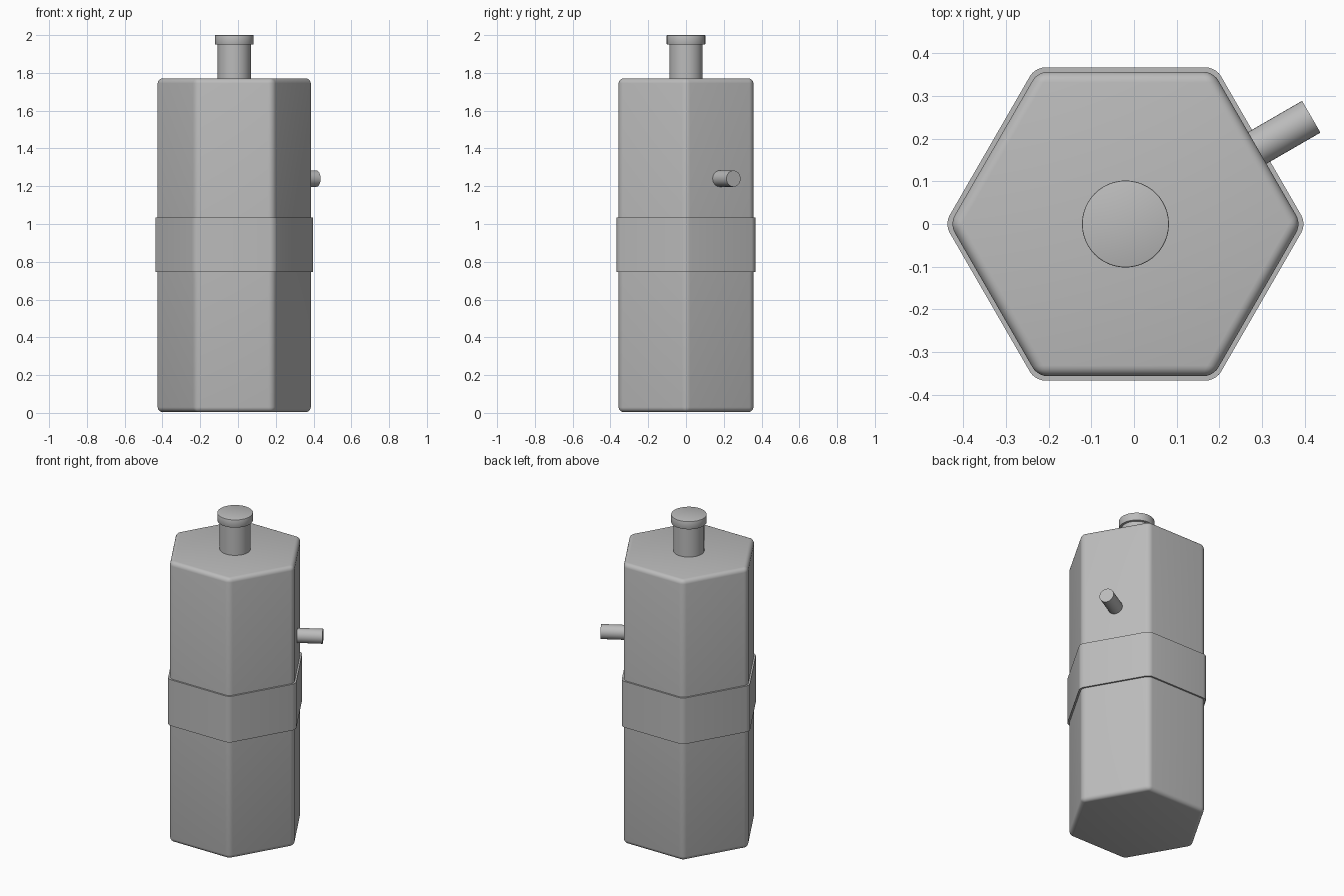
import bpy, bmesh, math
from mathutils import Matrix, Vector

cube = bpy.data.objects.get("Cube")
if cube:
    bpy.data.objects.remove(cube, do_unlink=True)

AXIS = Vector((-0.02, 0, 0))

grey = bpy.data.materials.new("plain grey")
grey.use_nodes = True
colour = (0.5, 0.5, 0.5, 1)
grey.diffuse_color = colour
grey.node_tree.nodes["Principled BSDF"].inputs["Base Color"].default_value = colour


def prism(name, sides, radius, start, end, bevel=0, uprights_only=False, segments=5):
    """Solid prism between two points, with optional rounded edges."""
    bm = bmesh.new()
    axis = end - start
    half = axis.length / 2
    bmesh.ops.create_cone(bm, cap_ends=True, segments=sides, radius1=radius,
                          radius2=radius, depth=axis.length)
    # Put a corner on the x axis
    first = bm.verts[:][0].co
    bmesh.ops.rotate(bm, verts=bm.verts,
                     matrix=Matrix.Rotation(-math.atan2(first.y, first.x), 3, 'Z'))
    if bevel:
        edges = [e for e in bm.edges if not uprights_only
                 or abs(e.verts[0].co.z - e.verts[1].co.z) > half]
        if sides > 6:
            edges = [e for e in bm.edges
                     if abs(e.verts[0].co.z - e.verts[1].co.z) < half]
        bmesh.ops.bevel(bm, geom=edges, offset=bevel, offset_type='OFFSET',
                        segments=segments, profile=0.5, affect='EDGES')
    mesh = bpy.data.meshes.new(name)
    bm.to_mesh(mesh)
    bm.free()
    obj = bpy.data.objects.new(name, mesh)
    bpy.context.collection.objects.link(obj)
    obj.location = AXIS + (start + end) / 2
    obj.rotation_euler = axis.to_track_quat('Z', 'Y').to_euler()
    mesh.materials.append(grey)
    bpy.ops.object.select_all(action='DESELECT')
    obj.select_set(True)
    bpy.context.view_layer.objects.active = obj
    bpy.ops.object.shade_smooth_by_angle(angle=math.radians(35))
    return obj


def up(z):
    return Vector((0, 0, z))


# Hexagonal body with a raised band round its middle
prism("body", 6, 0.412, up(0.005), up(1.77), bevel=0.025)
prism("middle_band", 6, 0.424, up(0.745), up(1.035), bevel=0.023, uprights_only=True)

# Top neck and its cap
prism("top_neck", 48, 0.088, up(1.7), up(1.96))
prism("neck_cap", 48, 0.102, up(1.95), up(2.0), bevel=0.003, segments=2)

# Side pipe, square to the back left face
out = Vector((math.cos(math.radians(30)), math.sin(math.radians(30)), 0))
prism("side_pipe", 32, 0.043, up(1.24) + out * 0.3, up(1.24) + out * 0.503)
